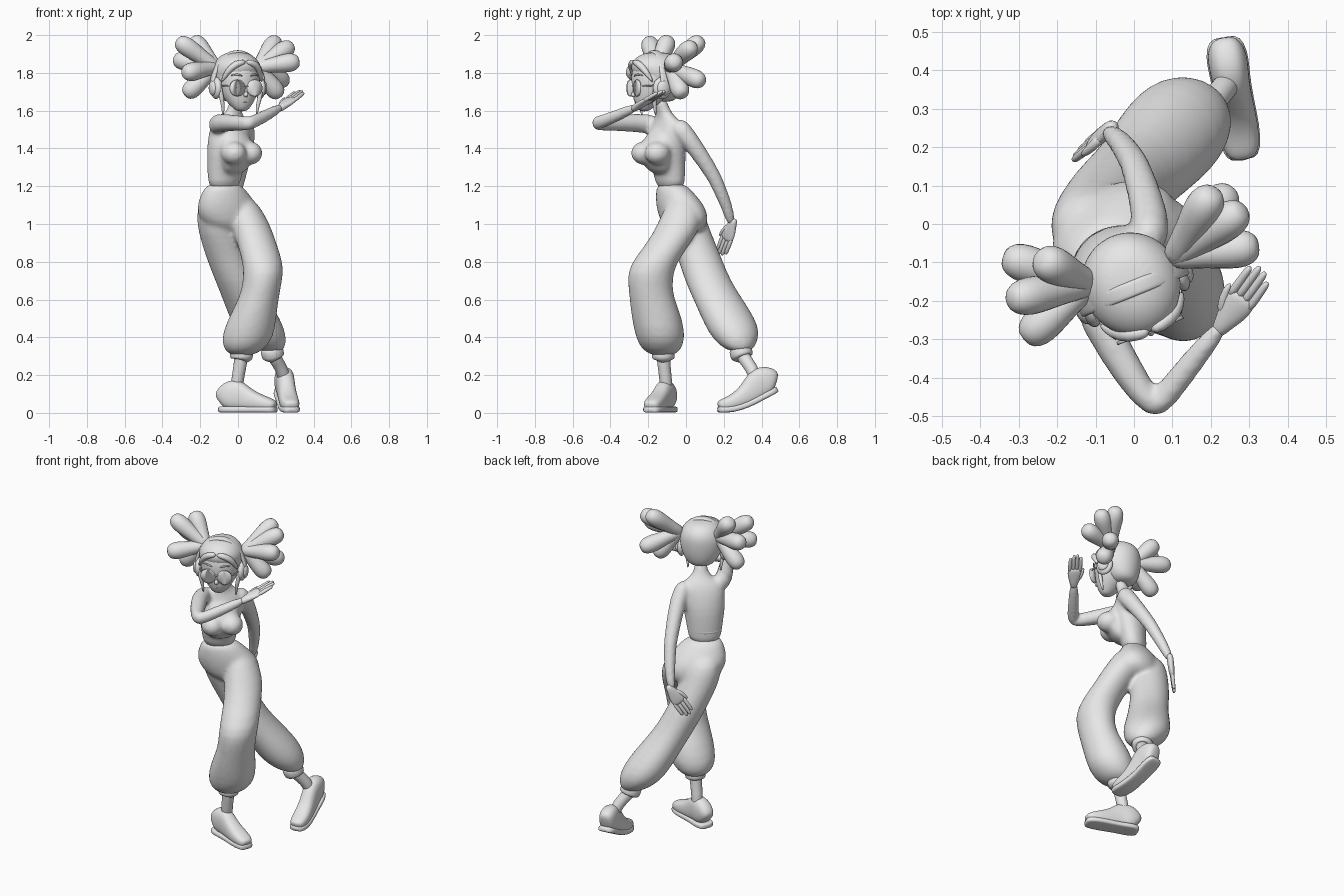
import bpy, bmesh
from math import sin, cos, pi, radians
from mathutils import Vector, Matrix

start = bpy.data.objects.get("Cube")
if start:
    bpy.data.objects.remove(start, do_unlink=True)

grey = bpy.data.materials.new("plain grey")
grey.use_nodes = True
grey.diffuse_color = (.8, .8, .8, 1)
for node in grey.node_tree.nodes:
    if node.type == 'BSDF_PRINCIPLED':
        node.inputs["Base Color"].default_value = (.8, .8, .8, 1)


def shell(bm, sections, side=(0, 0, 1), level=False, power=1, count=16):
    """Closed loft through (centre, half width, half depth) sections."""
    points = [Vector(s[0]) for s in sections]
    rings = []
    for i, (point, section) in enumerate(zip(points, sections)):
        ahead = points[min(i + 1, len(points) - 1)] - points[max(i - 1, 0)]
        along = Vector((0, 0, 1)) if level else ahead.normalized()
        u = Vector(side)
        u = (u - along * u.dot(along)).normalized()
        v = along.cross(u)
        ring = []
        for k in range(count):
            c, s = cos(2 * pi * k / count), sin(2 * pi * k / count)
            c = abs(c) ** power * (1 if c > 0 else -1)
            s = abs(s) ** power * (1 if s > 0 else -1)
            ring.append(bm.verts.new(point + u * section[1] * c + v * section[2] * s))
        rings.append(ring)
    for low, high in zip(rings, rings[1:]):
        for k in range(count):
            j = (k + 1) % count
            bm.faces.new((low[k], low[j], high[j], high[k]))
    bm.faces.new(rings[0][::-1])
    bm.faces.new(rings[-1])


def ball(bm, centre, size, yaw=0):
    matrix = (Matrix.Translation(centre) @ Matrix.Rotation(radians(yaw), 4, 'Z')
              @ Matrix.Diagonal((*size, 1)))
    bmesh.ops.create_uvsphere(bm, u_segments=24, v_segments=14, radius=1, matrix=matrix)


def finish(name, bm, subdivide=1, voxel=0, soften=5):
    bmesh.ops.recalc_face_normals(bm, faces=bm.faces)
    for face in bm.faces:
        face.smooth = True
    mesh = bpy.data.meshes.new(name)
    bm.to_mesh(mesh)
    bm.free()
    mesh.materials.append(grey)
    obj = bpy.data.objects.new(name, mesh)
    bpy.context.collection.objects.link(obj)
    if subdivide:
        obj.modifiers.new("round", 'SUBSURF').levels = subdivide
        obj.modifiers["round"].render_levels = subdivide
    if voxel:
        merge = obj.modifiers.new("merge", 'REMESH')
        merge.mode = 'VOXEL'
        merge.voxel_size = voxel
        merge.use_smooth_shade = True
        obj.modifiers.new("soften", 'SMOOTH').iterations = soften


def single(name, sections, subdivide=1, **options):
    bm = bmesh.new()
    shell(bm, sections, **options)
    finish(name, bm, subdivide)


def tube(points, radii):
    return [(p, r, r) for p, r in zip(points, radii)]


def rows(table):
    return [((x, y, z), a, b) for x, y, z, a, b in table]


def frame(origin, yaw):
    """Local (left, forward, up) to world."""
    c, s = cos(radians(yaw)), sin(radians(yaw))
    return lambda l, f, z: Vector((origin[0] + l * c + f * s, origin[1] + l * s - f * c, z))


def heading(yaw):
    return (cos(radians(yaw)), sin(radians(yaw)), 0)


# Trousers: hips, seat and two crossing legs merged into one skin
bm = bmesh.new()
shell(bm, rows([(-.075, -.08, 1.22, .095, .07), (-.07, -.062, 1.17, .13, .09),
                (-.06, -.035, 1.11, .17, .114), (-.05, -.015, 1.05, .182, .12),
                (-.035, -.005, .99, .155, .11), (-.03, 0, .95, .08, .07)]), heading(28), True)
shell(bm, rows([(.01, -.02, 1.15, .05, .05), (.025, -.015, 1.1, .09, .095),
                (.06, -.03, 1, .112, .122), (.1, -.09, .9, .106, .118),
                (.137, -.182, .78, .11, .125), (.13, -.19, .7, .106, .122),
                (.115, -.185, .62, .105, .118), (.075, -.153, .5, .13, .138),
                (.05, -.135, .4, .143, .134), (.03, -.13, .335, .11, .11),
                (.02, -.12, .3, .055, .055)]), (1, 0, 0), True)
shell(bm, rows([(-.11, -.03, 1.15, .05, .05), (-.12, -.015, 1.1, .1, .1),
                (-.105, 0, 1, .117, .118), (-.083, .04, .9, .113, .118),
                (-.05, .08, .8, .113, .119), (-.01, .115, .7, .113, .124),
                (.04, .17, .6, .123, .134), (.09, .225, .5, .136, .145),
                (.125, .257, .42, .133, .138), (.155, .272, .36, .102, .102),
                (.185, .29, .32, .055, .055)]), (1, 0, 0), True)
finish("trousers", bm, 1, .012, 8)

# Cuffs and ankles
ankles = {"left": [(.02, -.12, .37), (.018, -.12, .28), (0, -.11, .2), (-.01, -.1, .1)],
          "right": [(.17, .275, .38), (.188, .3, .29), (.228, .345, .25), (.258, .385, .14)]}
for which, path in ankles.items():
    single(which + "_ankle", tube(path, (.04, .038, .032, .038)))
    top, low = Vector(path[0]), Vector(path[1])
    single(which + "_cuff", tube([top.lerp(low, t) for t in (.3, .45, .85, 1, 1)],
                                 (.05, .062, .062, .057, .03)))


# Shoes: forward loft with a flat sole; the heel may lift
def shoe(name, heel, yaw, lift):
    at = frame(heel, yaw)
    shape = [(0, .09, .03), (.07, .13, .049), (.2, .168, .053), (.32, .168, .049),
             (.5, .118, .049), (.75, .085, .054), (.93, .064, .047), (1, .045, .028)]
    upper, sole = [], []
    for t, height, width in shape:
        base = lift * max(0, 1 - t / .65)
        upper.append((at(0, t * .314, base + .01 + height / 2), width, height / 2))
        sole.append((at(0, -.005 + t * .324, base + .018), width + .003, .017))
    single(name + "_upper", upper, 2, side=heading(yaw), power=.8)
    single(name + "_sole", sole, 1, side=heading(yaw), power=.5)


shoe("left_shoe", (-.095, -.083), 70, 0)
shoe("right_shoe", (.235, .48), 9, .11)

# Torso, neck and arms merged into one skin
chest = frame((-.045, -.11), 40)
bm = bmesh.new()
shell(bm, rows([(-.075, -.08, 1.17, .095, .068), (-.07, -.088, 1.27, .102, .073),
                (-.055, -.103, 1.37, .122, .095), (-.045, -.107, 1.45, .13, .09),
                (-.04, -.102, 1.52, .128, .066), (-.032, -.105, 1.56, .085, .048),
                (-.022, -.118, 1.59, .038, .037), (-.005, -.14, 1.68, .035, .035)]),
      heading(36), True)
# Bust: a broad draped front with two soft rounds
shell(bm, [(chest(0, f, z), a, b) for f, z, a, b in
           ((.03, 1.52, .06, .03), (.045, 1.46, .09, .06), (.07, 1.4, .11, .075),
            (.075, 1.36, .11, .072), (.055, 1.31, .09, .055), (.03, 1.26, .06, .035))],
      heading(40), True)
for sign in (-1, 1):
    ball(bm, chest(sign * .056, .1, 1.375), (.066, .072, .062), 40)
arms = {"right": [(-.09, -.14, 1.51), (-.125, -.19, 1.533), (-.05, -.33, 1.537),
                  (.03, -.455, 1.532), (.058, -.475, 1.533), (.08, -.45, 1.54),
                  (.15, -.36, 1.575), (.24, -.25, 1.626)],
        "left": [(.02, -.05, 1.52), (.05, -.03, 1.51), (.033, .06, 1.39),
                 (.007, .14, 1.265), (0, .158, 1.23), (-.01, .175, 1.19),
                 (-.035, .215, 1.1), (-.073, .245, .985)]}
for path in arms.values():
    shell(bm, tube(path, (.05, .055, .046, .04, .038, .037, .032, .025)), (.3, .1, 1))
finish("upper_body", bm, 1, .01, 10)

# Shirt hem, a thin band at the waist
single("shirt_hem", rows([(-.072, -.087, 1.255, .09, .064), (-.072, -.087, 1.255, .1, .073),
                          (-.07, -.088, 1.27, .101, .074), (-.068, -.09, 1.29, .097, .07)]),
       side=heading(36), level=True)


# Hands: flat palm, four close fingers and a thumb
def hand(name, wrist, tip, across):
    wrist, tip, across = Vector(wrist), Vector(tip), Vector(across)
    reach = tip - wrist
    across = (across - reach * across.dot(reach) / reach.length_squared).normalized()
    bm = bmesh.new()
    shell(bm, [(wrist + reach * t, w, d) for t, w, d in
               [(-.12, .018, .018), (.08, .025, .02), (.28, .04, .019),
                (.5, .043, .016), (.58, .034, .011)]], across)
    for k, length in enumerate((.96, 1.04, 1.02, .92)):
        spread = across * (k - 1.5)
        shell(bm, tube([wrist + spread * .02 + reach * t * length for t in (.45, .75, .96, 1.02)],
                       (.013, .012, .011, .006)), across, count=8)
    shell(bm, tube([wrist - across * .015 + reach * .15, wrist - across * .042 + reach * .38,
                    wrist - across * .048 + reach * .62], (.016, .014, .008)),
          reach.cross(across), count=8)
    finish(name, bm)


hand("right_hand", (.225, -.27, 1.615), (.33, -.125, 1.7), (.82, -.57, 0))
hand("left_hand", (-.06, .25, 1.01), (-.145, .185, .845), (.65, .75, 0))

# Head and hair cap in the turned head frame
turn = 22
head = frame((-.004, -.163), turn)
face_way = Vector((sin(radians(turn)), -cos(radians(turn)), 0))


def head_loft(name, table):
    single(name, [(head(0, f, z), a, b) for z, f, a, b in table], 2,
           side=heading(turn), level=True, count=20)


head_loft("head", [(1.596, .062, .022, .018), (1.612, .06, .045, .042), (1.66, .036, .084, .084),
                   (1.72, .01, .113, .116), (1.78, .002, .123, .13), (1.84, -.005, .114, .122),
                   (1.885, -.01, .077, .085), (1.9, -.01, .03, .03)])
head_loft("hair_cap", [(1.645, -.05, .055, .05), (1.68, -.042, .095, .085), (1.74, -.026, .123, .115),
                       (1.8, -.012, .133, .133), (1.845, -.002, .126, .14),
                       (1.888, -.008, .094, .108), (1.91, -.01, .045, .05)])

bm = bmesh.new()
ball(bm, head(0, .122, 1.685), (.012, .016, .014), turn)
finish("nose", bm, 0)
single("mouth", tube([head(l, f, 1.645) for l, f in ((-.022, .104), (0, .112), (.022, .104))],
                     (.003, .006, .003)))

for which, sign in (("right", -1), ("left", 1)):
    # Round glasses, brows and locks
    lens = head(sign * .049, .123, 1.72)
    single(which + "_lens", tube([lens - face_way * .004, lens + face_way * .002], (.04, .04)),
           0, count=28)
    rim = [lens + face_way * d for d in (-.005, -.005, .004, .004)]
    single(which + "_glasses_rim", tube(rim, (.038, .044, .044, .04)), 0, count=28)
    single(which + "_glasses_arm", tube([head(sign * .09, .12, 1.73), head(sign * .12, .03, 1.735)],
                                        (.005, .005)), count=8)
    single(which + "_brow", tube([head(sign * l, f, z) for l, f, z in
                                  ((.02, .132, 1.782), (.05, .122, 1.795), (.082, .1, 1.785))],
                                 (.004, .007, .003)), count=8)
    single(which + "_fringe", tube([head(sign * l, f, z) for l, f, z in
                                    ((0, .125, 1.86), (.055, .117, 1.85), (.092, .092, 1.81),
                                     (.115, .06, 1.75))], (.014, .02, .018, .006)))
    single(which + "_side_lock", tube([head(sign * l, f, z) for l, f, z in
                                       ((.118, .04, 1.77), (.116, .05, 1.69), (.098, .045, 1.63),
                                        (.096, .035, 1.57))], (.012, .015, .012, .004)))
    # Ear cups
    bm = bmesh.new()
    ball(bm, head(sign * .125, .01, 1.72), (.026, .052, .058), turn)
    ball(bm, head(sign * .144, .01, 1.72), (.018, .036, .04), turn)
    finish(which + "_ear_cup", bm, 0)

single("glasses_bridge", tube([head(-.015, .127, 1.73), head(.015, .127, 1.73)], (.005, .005)), count=8)
single("headband", [(head(cos(a) * .146, .005, 1.72 + sin(a) * .192), .021, .01)
                    for a in [pi * k / 14 for k in range(15)]], side=face_way, power=.6)

# Bunches: plump tufts fanning from each side
tufts = {"left": ((.105, -.085, 1.83), [(.2, .075, 1.97), (.275, .03, 1.94), (.31, -.06, 1.86),
                                        (.245, .08, 1.755), (.215, -.02, 1.685)]),
         "right": ((-.115, -.155, 1.83), [(-.235, -.095, 1.975), (-.31, -.195, 1.965), (-.325, -.09, 1.87),
                                          (-.275, -.29, 1.8), (-.27, -.15, 1.69)])}
for which, (root, tips) in tufts.items():
    root = Vector(root)
    bm = bmesh.new()
    for tip in tips:
        shell(bm, tube([root.lerp(Vector(tip), t) for t in (-.1, .25, .55, .8, .98, 1.08)],
                       (.036, .037, .047, .054, .046, .022)), (.1, .3, 1), count=12)
    finish(which + "_hair_bunch", bm)
